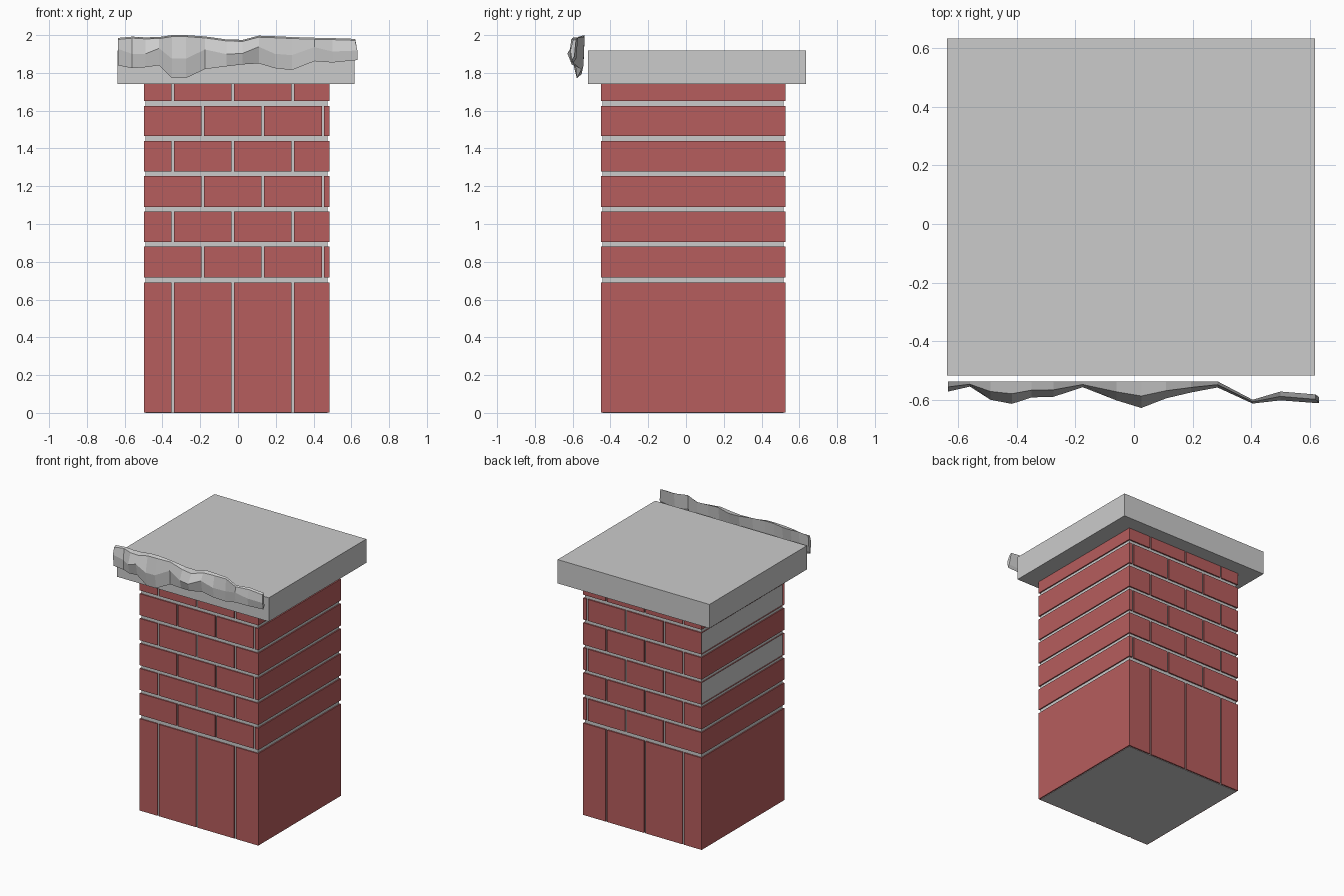
import bpy, bmesh

if "Cube" in bpy.data.objects:
    bpy.data.objects.remove(bpy.data.objects["Cube"])

brick_red = bpy.data.materials.new("brick_red")
brick_red.diffuse_color = (0.47, 0.11, 0.11, 1)
brick_red.use_nodes = True
brick_red.node_tree.nodes["Principled BSDF"].inputs["Base Color"].default_value = brick_red.diffuse_color


def finish(bm, name, mat=None):
    me = bpy.data.meshes.new(name)
    bm.to_mesh(me)
    bm.free()
    ob = bpy.data.objects.new(name, me)
    bpy.context.collection.objects.link(ob)
    if mat:
        me.materials.append(mat)
    return ob


def add_box(bm, lo, hi, open_left=False):
    verts = bmesh.ops.create_cube(bm, size=1)["verts"]
    for v in verts:
        for i in range(3):
            v.co[i] = lo[i] if v.co[i] < 0 else hi[i]
    if open_left:
        left = [f for f in verts[0].link_faces if f.normal.x < -0.5]
        left = left or [f for v in verts for f in v.link_faces
                        if all(abs(w.co.x - lo[0]) < 1e-6 for w in f.verts)][:1]
        bmesh.ops.delete(bm, geom=left, context='FACES_ONLY')


def box(name, lo, hi):
    bm = bmesh.new()
    add_box(bm, lo, hi)
    return finish(bm, name)


# Mortar core and the capping slab
box("mortar_core", (-0.49, -0.442, 0), (0.475, 0.516, 1.75))
box("cap_slab", (-0.638, -0.518, 1.74), (0.618, 0.634, 1.918))

# Brick courses: each brick runs from front to back through the core
rows = [(0.003, 0.69), (0.718, 0.88), (0.905, 1.066), (1.09, 1.253),
        (1.277, 1.44), (1.465, 1.625), (1.65, 1.745)]
X0, X1, GAP = -0.498, 0.484, 0.0065
bm = bmesh.new()
for r, (z0, z1) in enumerate(rows):
    first = -0.345 if r % 2 == 0 else -0.186
    joints = [first + 0.318 * k for k in range(3)]
    starts = [X0] + [j + GAP for j in joints]
    ends = [j - GAP for j in joints] + [X1]
    for k, (a, b) in enumerate(zip(starts, ends)):
        # two courses have an exposed mortar end on the left
        add_box(bm, (a, -0.451, z0), (b, 0.526, z1),
                open_left=(k == 0 and r in (3, 5)))
finish(bm, "brick_courses", brick_red)

# Rough ledge strip in front of the slab: x, back y, front y, top z, bottom z
stations = [
    (-0.635, -0.537, -0.572, 1.985, 1.84), (-0.56, -0.537, -0.555, 1.992, 1.825),
    (-0.49, -0.537, -0.600, 1.988, 1.83), (-0.417, -0.537, -0.614, 1.99, 1.84),
    (-0.35, -0.537, -0.592, 2.0, 1.773), (-0.275, -0.537, -0.590, 2.0, 1.773),
    (-0.175, -0.537, -0.557, 1.993, 1.82), (-0.06, -0.537, -0.602, 1.977, 1.835),
    (0.025, -0.537, -0.628, 1.975, 1.845), (0.11, -0.537, -0.595, 1.997, 1.85),
    (0.195, -0.537, -0.575, 1.994, 1.825), (0.285, -0.537, -0.558, 1.99, 1.815),
    (0.405, -0.600, -0.613, 1.986, 1.862), (0.50, -0.572, -0.602, 1.984, 1.855),
    (0.62, -0.582, -0.612, 1.98, 1.868)]
bm = bmesh.new()
rings = []
for i, (x, yb, yf, zt, zb) in enumerate(stations):
    tip = 0.012 if i == len(stations) - 1 else 0
    d = yf - yb
    zm = zb + (zt - zb) * (0.45 if i % 3 else 0.6)
    ring = [(x, yb, zt), (x, yb + d * 0.55, zt - 0.008),
            (x + tip, yf, zm), (x + tip, yb + d * 0.75, zb),
            (x + tip, yb + d * 0.3, zb + 0.02)]
    rings.append([bm.verts.new(p) for p in ring])
for a, b in zip(rings, rings[1:]):
    for k in range(5):
        n = (k + 1) % 5
        bm.faces.new((a[k], a[n], b[n], b[k]))
bm.faces.new(rings[0])
bm.faces.new(rings[-1][::-1])
bmesh.ops.recalc_face_normals(bm, faces=bm.faces[:])
finish(bm, "rough_ledge")
